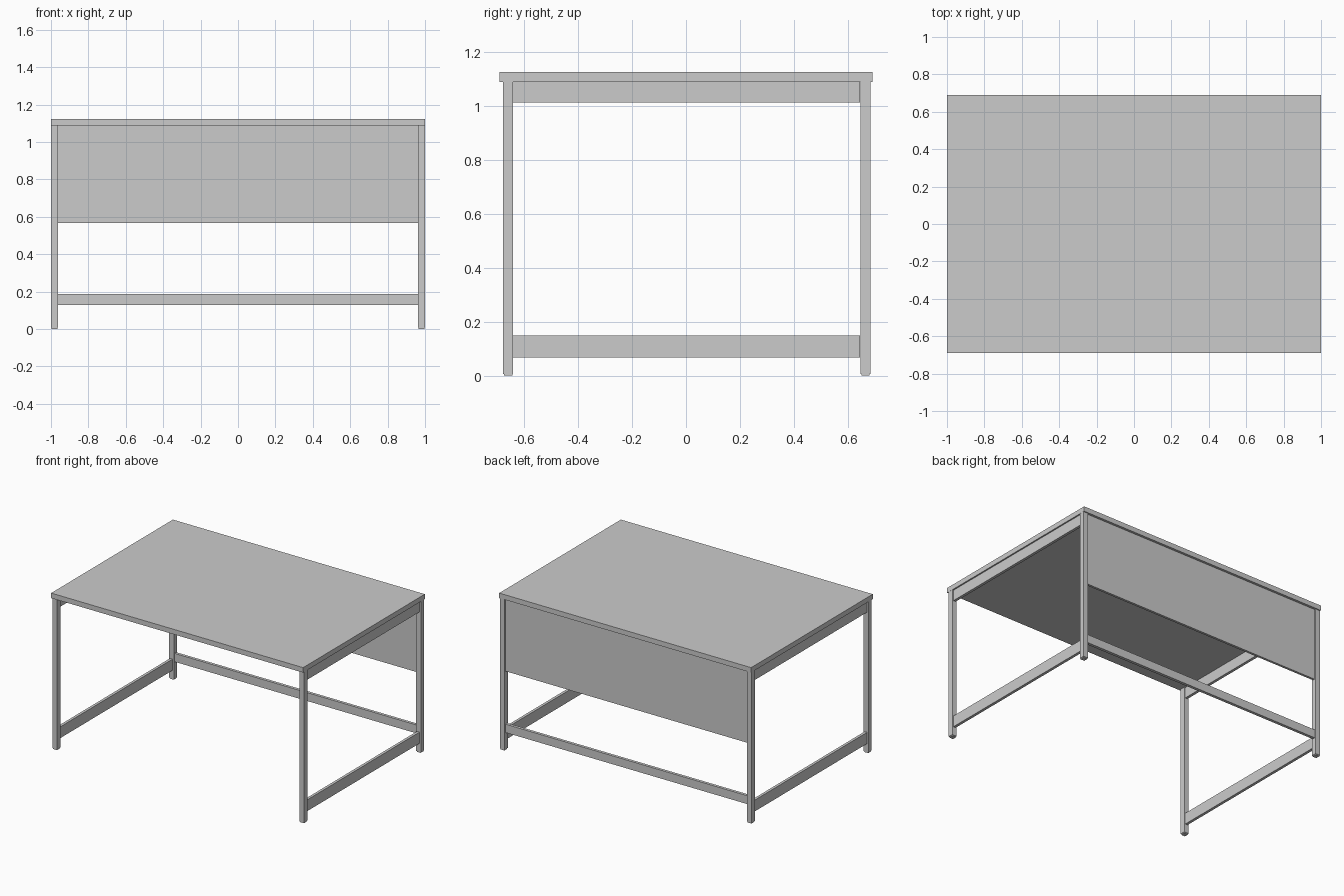
import bpy
import bmesh
from mathutils import Matrix, Vector

if "Cube" in bpy.data.objects:
    bpy.data.objects.remove(bpy.data.objects["Cube"])


def box(name, x, y, z, bevel=0.0):
    """Box between (min, max) pairs on each axis."""
    lo, hi = Vector((x[0], y[0], z[0])), Vector((x[1], y[1], z[1]))
    size = hi - lo
    bm = bmesh.new()
    bmesh.ops.create_cube(bm, size=1.0, matrix=Matrix.Translation((lo + hi) / 2)
                          @ Matrix.Diagonal((*size, 1.0)))
    mesh = bpy.data.meshes.new(name)
    bm.to_mesh(mesh)
    bm.free()
    obj = bpy.data.objects.new(name, mesh)
    bpy.context.collection.objects.link(obj)
    return obj


TOP, UNDER = 1.124, 1.088      # desktop faces
OUT, IN = 0.999, 0.962         # leg extent in x
FRONT = (-0.677, -0.640)       # front leg extent in y
BACK = (0.646, 0.683)          # back leg extent in y
FOOT = 0.007

# Desktop
box("desktop", (-1, 1), (-0.69, 0.69), (UNDER, TOP))

for side, s in (("left", -1), ("right", 1)):
    def span(a, b):
        return tuple(sorted((s * a, s * b)))

    # Legs with slightly inset glides
    for place, y in (("front", FRONT), ("back", BACK)):
        box(f"{place}_{side}_leg", span(IN, OUT), y, (FOOT, UNDER))
        box(f"{place}_{side}_foot", span(IN + 0.003, OUT - 0.003),
            (y[0] + 0.003, y[1] - 0.003), (0, FOOT))

    # Side rails between the legs
    rail_x = span(0.970, 0.990)
    rail_y = (FRONT[1], 0.644)
    box(f"{side}_upper_rail", rail_x, rail_y, (1.011, UNDER))
    box(f"{side}_lower_rail", rail_x, rail_y, (0.068, 0.149))

# Back stretcher and modesty panel
box("back_stretcher", (-IN, IN), (0.654, 0.675), (0.128, 0.188))
box("modesty_panel", (-IN, IN), (0.656, 0.673), (0.567, UNDER))
